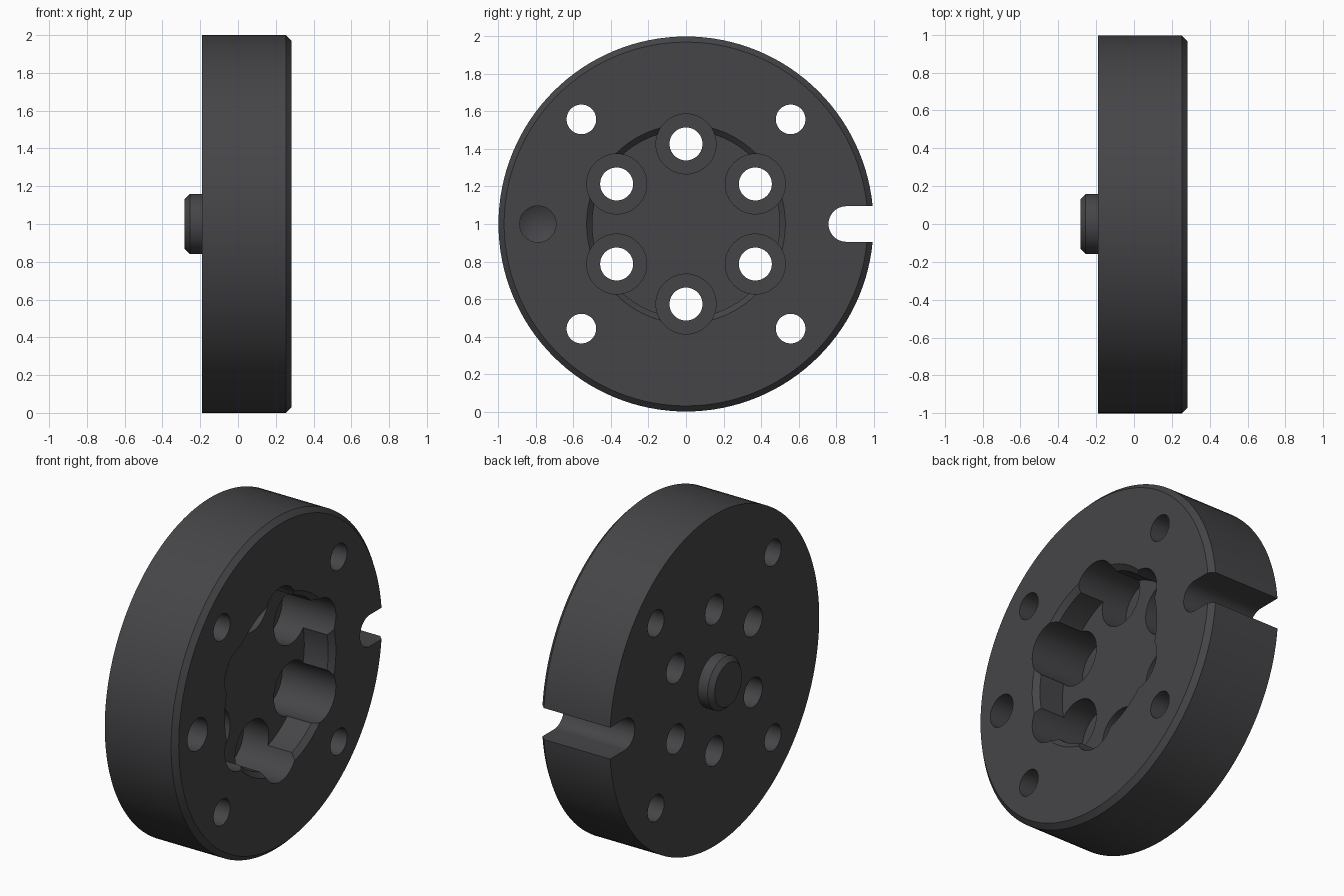
import bpy, bmesh
from math import sin, cos, pi, radians

if "Cube" in bpy.data.objects:
    bpy.data.objects.remove(bpy.data.objects["Cube"])

BACK, FRONT, FLOOR, CZ = -0.19, 0.283, 0.093, 1.0

mat = bpy.data.materials.new("dark_grey")
mat.diffuse_color = (0.06, 0.06, 0.065, 1)
mat.use_nodes = True
mat.node_tree.nodes["Principled BSDF"].inputs["Base Color"].default_value = mat.diffuse_color


def finish(name, bm):
    bmesh.ops.recalc_face_normals(bm, faces=bm.faces)
    me = bpy.data.meshes.new(name)
    bm.to_mesh(me)
    bm.free()
    ob = bpy.data.objects.new(name, me)
    bpy.context.collection.objects.link(ob)
    me.materials.append(mat)
    return ob


def lathe(name, profile, y=0.0, z=CZ, n=48):
    """Solid turned about an x-parallel axis; profile is (x, radius)."""
    bm = bmesh.new()
    rings = []
    for x, r in profile:
        steps = n if r else 1
        rings.append([bm.verts.new((x, y + r * cos(2 * pi * i / n),
                                    z + r * sin(2 * pi * i / n))) for i in range(steps)])
    for a, b in zip(rings, rings[1:]):
        for i in range(n):
            quad = [a[i % len(a)], a[(i + 1) % len(a)],
                    b[(i + 1) % len(b)], b[i % len(b)]]
            bm.faces.new(list(dict.fromkeys(quad)))
    for ring in (rings[0], rings[-1]):
        if len(ring) > 1:
            bm.faces.new(ring)
    return finish(name, bm)


def cut(target, cutter):
    cutter.hide_render = True
    mod = target.modifiers.new("cut", "BOOLEAN")
    mod.operation, mod.solver, mod.object = "DIFFERENCE", "EXACT", cutter
    bpy.context.view_layer.objects.active = target
    bpy.ops.object.modifier_apply(modifier=mod.name)
    bpy.data.objects.remove(cutter)


# Disc with rear locating boss and chamfered front rim
disc = lathe("flange_disc", [(-0.283, 0.13), (-0.255, 0.158), (BACK, 0.158),
                             (BACK, 1.0), (FRONT - 0.03, 1.0), (FRONT, 0.97)], n=128)

# Central recess with chamfered mouth
cut(disc, lathe("recess_cutter", [(FLOOR, 0.5), (FRONT - 0.03, 0.5),
                                  (FRONT, 0.53), (0.4, 0.53)], n=96))

# Six counterbored bolt holes
for k in range(6):
    a = radians(30 + 60 * k)
    cut(disc, lathe("bolt_cutter", [(-0.4, 0.088), (-0.075, 0.088),
                                    (-0.075, 0.16), (0.5, 0.16)],
                    0.427 * cos(a), CZ + 0.427 * sin(a)))

# Four plain mounting holes
for y in (-0.558, 0.558):
    for z in (-0.558, 0.558):
        cut(disc, lathe("mount_cutter", [(-0.4, 0.079), (0.5, 0.079)], y, CZ + z))

# Blind drilled hole with conical tip
cut(disc, lathe("drill_cutter", [(-0.02, 0), (0.035, 0.097), (0.5, 0.097)], -0.79))

# Round-ended edge slot
bm = bmesh.new()
outline = [(1.2, 0.095)] + [(0.855 + 0.095 * cos(t), 0.095 * sin(t)) for t in
                            (pi / 2 + pi * i / 24 for i in range(25))] + [(1.2, -0.095)]
face = bm.faces.new([bm.verts.new((-0.5, y, CZ + z)) for y, z in outline])
ext = bmesh.ops.extrude_face_region(bm, geom=[face])["geom"]
bmesh.ops.translate(bm, vec=(1, 0, 0),
                    verts=[v for v in ext if isinstance(v, bmesh.types.BMVert)])
cut(disc, finish("slot_cutter", bm))

# Smooth curved walls, keep edges crisp
bpy.ops.object.select_all(action="DESELECT")
disc.select_set(True)
bpy.context.view_layer.objects.active = disc
bpy.ops.object.shade_smooth_by_angle(angle=radians(25))
